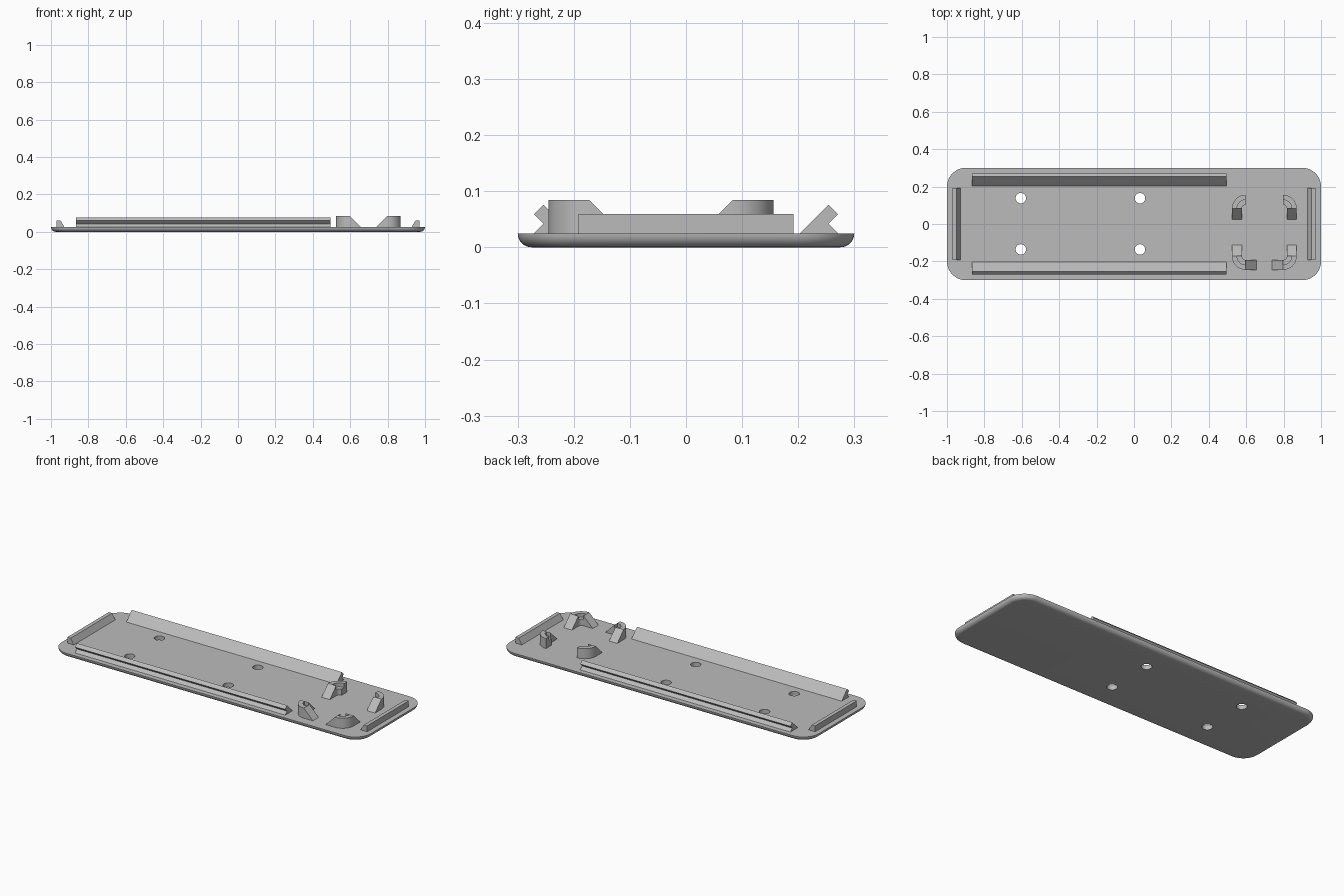
import bpy, bmesh
from math import pi, cos, sin
from mathutils import Vector

cube = bpy.data.objects.get("Cube")
if cube:
    bpy.data.objects.remove(cube, do_unlink=True)

grey = bpy.data.materials.new("light grey plastic")
grey.use_nodes = True
grey.diffuse_color = (0.5, 0.5, 0.5, 1)
grey.node_tree.nodes["Principled BSDF"].inputs["Base Color"].default_value = (0.5, 0.5, 0.5, 1)

TOP = 0.025        # plate thickness
SINK = 0.02        # fittings start slightly inside the plate


def finish(bm, name, smooth=False):
    bmesh.ops.recalc_face_normals(bm, faces=bm.faces)
    mesh = bpy.data.meshes.new(name)
    bm.to_mesh(mesh)
    bm.free()
    mesh.materials.append(grey)
    obj = bpy.data.objects.new(name, mesh)
    bpy.context.collection.objects.link(obj)
    if smooth:
        bpy.ops.object.select_all(action='DESELECT')
        obj.select_set(True)
        bpy.context.view_layer.objects.active = obj
        bpy.ops.object.shade_smooth_by_angle(angle=pi / 6)
    return obj


def prism(bm, profile, place, start, end):
    """Extrude a 2D profile; place(a, b, t) maps it into space."""
    face = bm.faces.new([bm.verts.new(place(a, b, start)) for a, b in profile])
    shift = Vector(place(0, 0, end)) - Vector(place(0, 0, start))
    new = bmesh.ops.extrude_face_region(bm, geom=[face], use_keep_orig=True)["geom"]
    verts = [v for v in new if isinstance(v, bmesh.types.BMVert)]
    bmesh.ops.translate(bm, verts=verts, vec=shift)


def arc(radius, a0, a1, steps=16):
    return [(radius * cos(a0 + (a1 - a0) * i / steps),
             radius * sin(a0 + (a1 - a0) * i / steps)) for i in range(steps + 1)]


# Base plate: rounded rectangle with a rolled lower edge
def outline(inset, radius=0.1):
    pts = []
    for k, (sx, sy) in enumerate([(1, 1), (-1, 1), (-1, -1), (1, -1)]):
        for x, y in arc(radius - inset, k * pi / 2, (k + 1) * pi / 2, 12):
            pts.append((sx * (1 - radius) + x, sy * (0.3 - radius) + y))
    return pts


bm = bmesh.new()
rings = []
for i in range(9):
    a = i / 8 * pi / 2
    rings.append([bm.verts.new((x, y, TOP * (1 - cos(a))))
                  for x, y in outline(TOP * (1 - sin(a)))])
for low, high in zip(rings, rings[1:]):
    for j in range(len(low)):
        k = (j + 1) % len(low)
        bm.faces.new((low[j], low[k], high[k], high[j]))
bm.faces.new(rings[0][::-1])
bm.faces.new(rings[-1])
plate = finish(bm, "base_plate")

# Four screw holes through the plate
bm = bmesh.new()
for x in (-0.605, 0.032):
    for y in (-0.136, 0.138):
        prism(bm, arc(0.028, 0, 2 * pi, 32)[:-1],
              lambda a, b, t: (x + a, y + b, t), -0.1, 0.1)
cutter = finish(bm, "hole_cutter")
cutter.hide_render = True
cut = plate.modifiers.new("screw holes", 'BOOLEAN')
cut.object = cutter
cut.solver = 'EXACT'
bpy.ops.object.select_all(action='DESELECT')
plate.select_set(True)
bpy.context.view_layer.objects.active = plate
bpy.ops.object.modifier_apply(modifier=cut.name)
bpy.data.objects.remove(cutter, do_unlink=True)
bpy.ops.object.shade_smooth_by_angle(angle=pi / 6)

# Long side rails leaning outwards over a small foot
rail = [(0.203, TOP), (0.254, 0.076), (0.271, 0.059), (0.254, 0.042),
        (0.271, TOP), (0.271, SINK), (0.203, SINK)]
for name, s in (("front_rail", -1), ("back_rail", 1)):
    bm = bmesh.new()
    prism(bm, rail, lambda a, b, t: (t, s * a, b), -0.865, 0.495)
    finish(bm, name)

# Short end stops with a sloped inner face
stop = [(0.928, SINK), (0.928, TOP), (0.948, 0.059), (0.97, 0.059), (0.97, SINK)]
for name, s in (("right_end_stop", -1), ("left_end_stop", 1)):
    bm = bmesh.new()
    prism(bm, stop, lambda a, b, t: (s * a, t, b), -0.192, 0.192)
    finish(bm, name)

# Curved corner clips: tall outer wall, lower inner ledge, ramped ends
OUT, MID, IN = 0.073, 0.046, 0.02
HIGH, LEDGE = 0.084, 0.062
ramp = [(0, SINK), (0, HIGH), (HIGH - TOP, TOP), (HIGH - TOP, SINK)]
for sx, side in ((-1, "right"), (1, "left")):
    for sy, end in ((-1, "front"), (1, "back")):
        cx, cy = 0.697 + sx * 0.1, -0.0445 + sy * 0.1275
        bm = bmesh.new()
        for r0, r1, h in ((MID, OUT, HIGH), (IN, MID, LEDGE)):
            ring = arc(r1, 0, pi / 2) + arc(r0, pi / 2, 0)
            prism(bm, ring, lambda a, b, t: (cx + sx * a, cy + sy * b, t), SINK, h)
        prism(bm, ramp, lambda a, b, t: (cx + sx * t, cy - sy * a, b), IN, OUT)
        if sy < 0:
            prism(bm, ramp, lambda a, b, t: (cx - sx * a, cy + sy * t, b), IN, OUT)
        finish(bm, f"{end}_{side}_clip", smooth=True)
